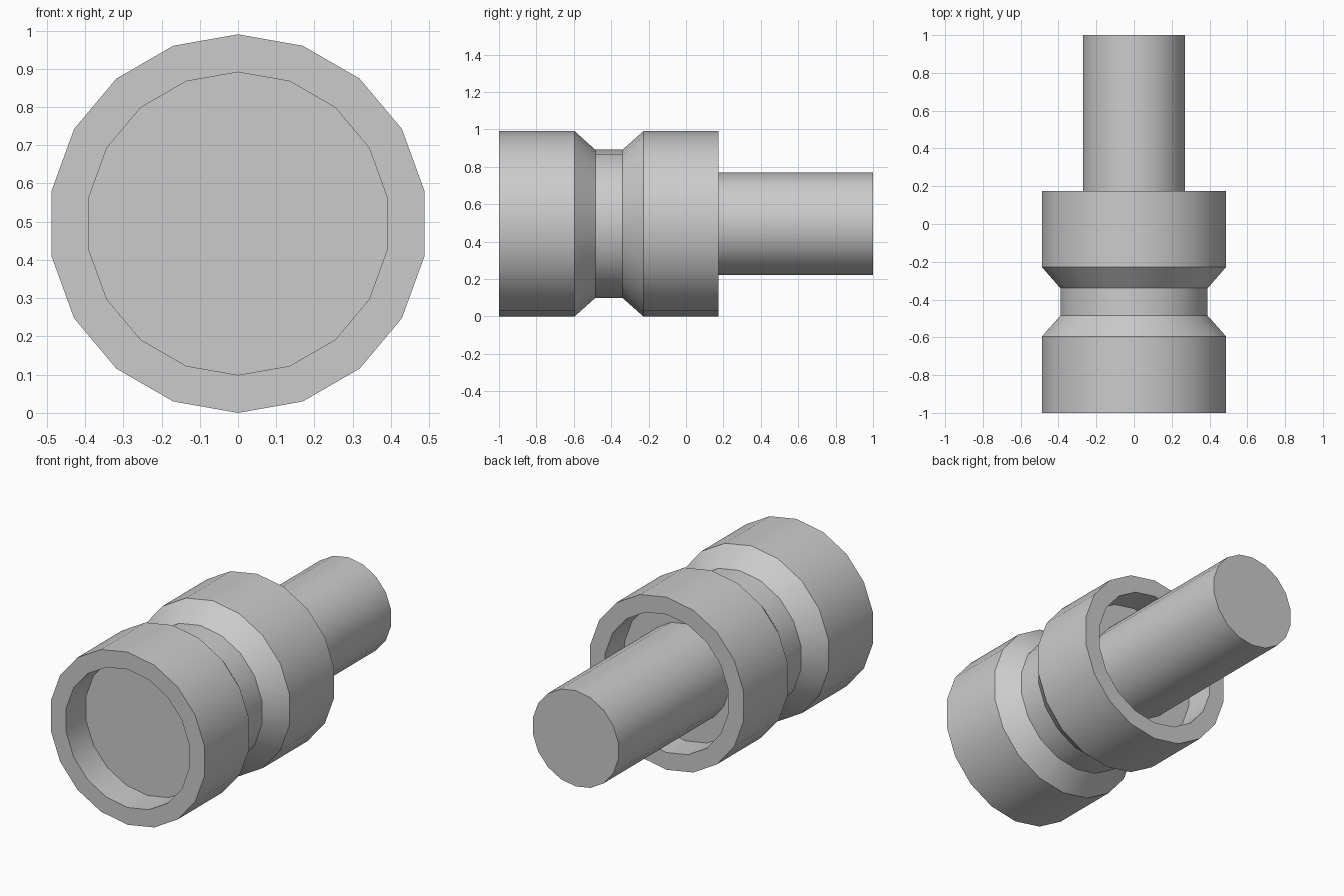
import bpy, bmesh
from math import sin, cos, pi

if "Cube" in bpy.data.objects:
    bpy.data.objects.remove(bpy.data.objects["Cube"])

SIDES = 18
CZ = 0.495  # height of the axis


def lathe(name, profile):
    """Spin a (y, radius) profile round the y axis and cap both ends."""
    bm = bmesh.new()
    rings = []
    for y, r in profile:
        rings.append([bm.verts.new((r * sin(2 * pi * i / SIDES), y,
                                    CZ + r * cos(2 * pi * i / SIDES)))
                      for i in range(SIDES)])
    for a, b in zip(rings, rings[1:]):
        for i in range(SIDES):
            j = (i + 1) % SIDES
            bm.faces.new((a[i], a[j], b[j], b[i]))
    bm.faces.new(rings[0])
    bm.faces.new(rings[-1])
    bmesh.ops.recalc_face_normals(bm, faces=bm.faces[:])
    me = bpy.data.meshes.new(name)
    bm.to_mesh(me)
    bm.free()
    ob = bpy.data.objects.new(name, me)
    bpy.context.collection.objects.link(ob)
    bpy.ops.object.select_all(action='DESELECT')
    ob.select_set(True)
    bpy.context.view_layer.objects.active = ob
    bpy.ops.object.shade_smooth_by_angle(angle=0.52)
    return ob


OUTER, INNER, ROD = 0.495, 0.396, 0.275

# grooved body with a round recess at each end
lathe("grooved_body", [
    (-0.82, INNER), (-1.0, INNER), (-1.0, OUTER), (-0.595, OUTER),
    (-0.485, INNER), (-0.34, INNER), (-0.228, OUTER), (0.175, OUTER),
    (0.175, INNER), (0.0, INNER)])

# solid rod rising from the rear recess
lathe("rear_rod", [(-0.05, ROD), (1.0, ROD)])
